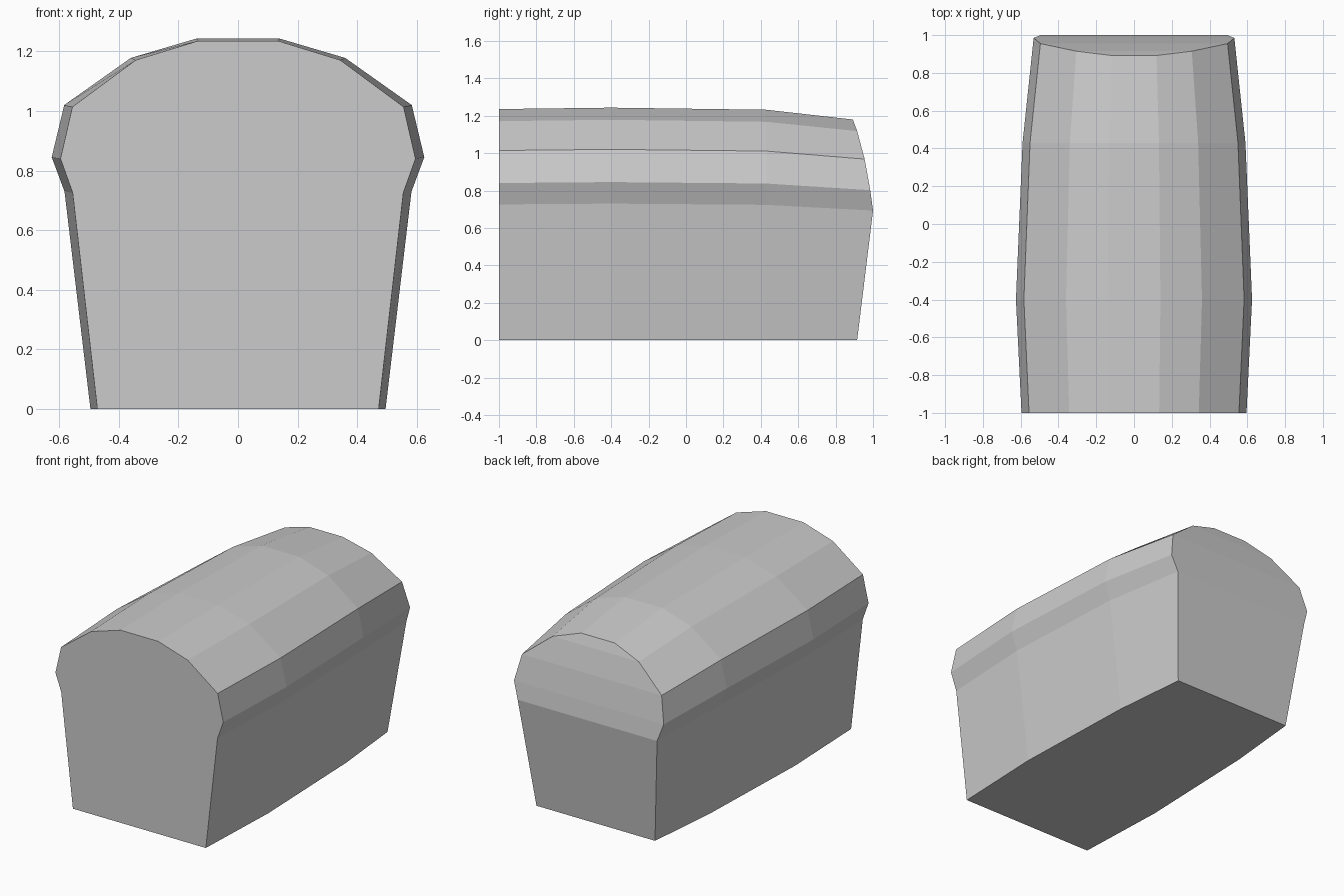
import bpy
import bmesh

cube = bpy.data.objects.get("Cube")
if cube:
    bpy.data.objects.remove(cube, do_unlink=True)

# Single plain material
grey = bpy.data.materials.new("light grey")
grey.use_nodes = True
colour = (0.6, 0.6, 0.6, 1)
grey.diffuse_color = colour
grey.node_tree.nodes["Principled BSDF"].inputs["Base Color"].default_value = colour

# Half cross-section at the widest point, from base to crown (x, z)
half = [(0.495, 0), (0.582, 0.73), (0.625, 0.845),
        (0.583, 1.02), (0.36, 1.178), (0.14, 1.243)]

# Stations along the loaf: y, width scale, height scale
stations = [(-1, 0.953, 0.994), (-0.4, 1, 1), (0.43, 0.944, 0.991)]

# The far end bulges, so each level has its own depth
back_y = [0.915, 1.0, 0.985, 0.955, 0.915, 0.892]
back_width, back_height = 0.85, 0.949


def section(bm, depths, width, height):
    """Mirrored outline running from the left base over the crown to the right."""
    points = [(x * width, y, z * height) for (x, z), y in zip(half, depths)]
    points += [(-x, y, z) for x, y, z in reversed(points)]
    return [bm.verts.new(p) for p in points]


bm = bmesh.new()
rings = [section(bm, [y] * len(half), w, h) for y, w, h in stations]
rings.append(section(bm, back_y, back_width, back_height))

# Sides, crown and underside
count = len(rings[0])
for a, b in zip(rings, rings[1:]):
    for i in range(count):
        j = (i + 1) % count
        bm.faces.new((a[i], a[j], b[j], b[i]))

# Flat front end, and banded back end
bm.faces.new(rings[0])
back = rings[-1]
for i in range(len(half) - 1):
    bm.faces.new((back[i], back[i + 1], back[-2 - i], back[-1 - i]))

bmesh.ops.recalc_face_normals(bm, faces=bm.faces)
mesh = bpy.data.meshes.new("loaf_body")
bm.to_mesh(mesh)
bm.free()
mesh.materials.append(grey)
body = bpy.data.objects.new("loaf_body", mesh)
bpy.context.collection.objects.link(body)
